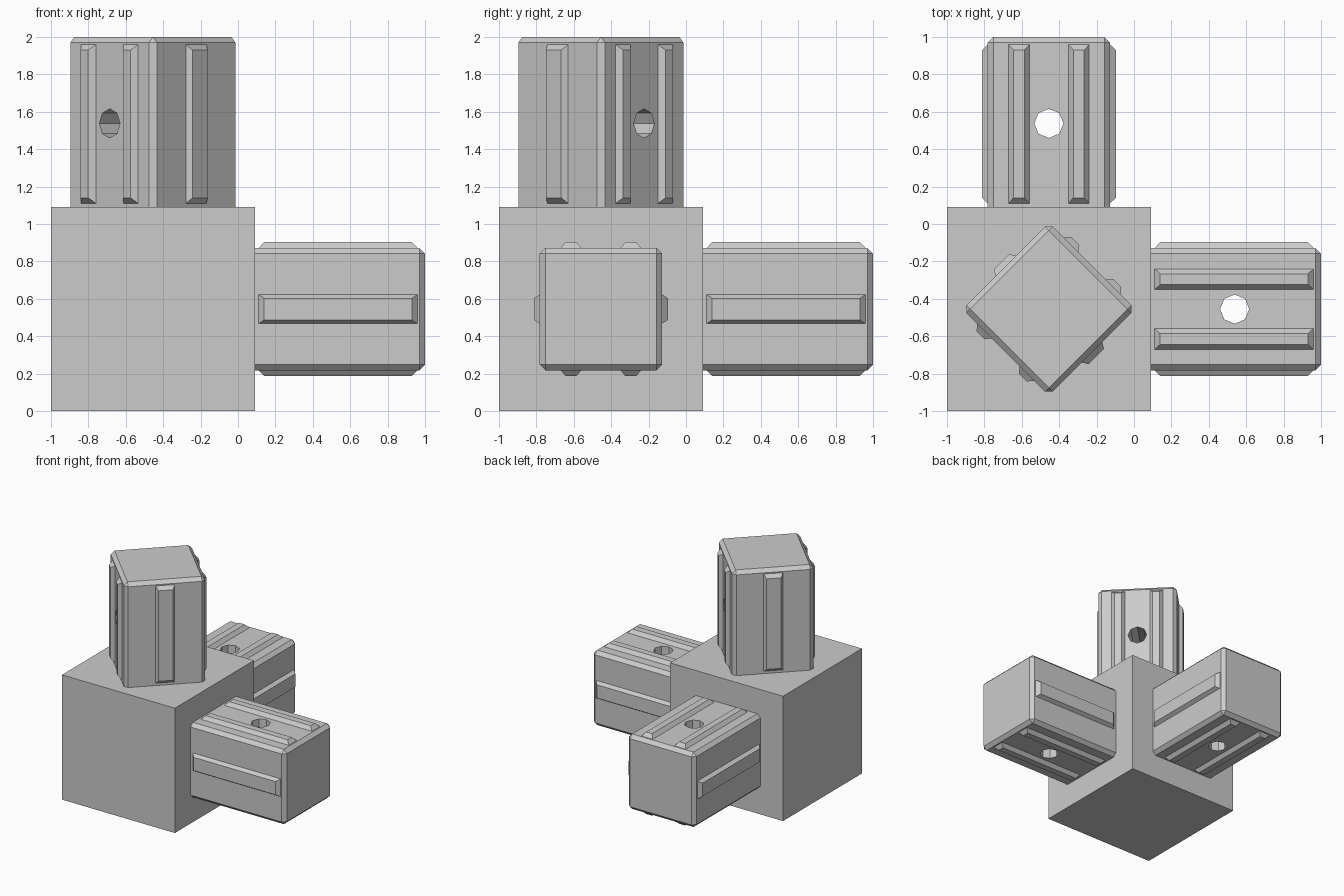
import bpy, bmesh
from math import pi
from mathutils import Matrix, Vector

old = bpy.data.objects.get("Cube")
if old:
    bpy.data.objects.remove(old)

grey = bpy.data.materials.new("plain_grey")
grey.use_nodes = True
grey.diffuse_color = (0.6, 0.6, 0.6, 1)
grey.node_tree.nodes["Principled BSDF"].inputs["Base Color"].default_value = (0.6, 0.6, 0.6, 1)

HUB = 1.09       # hub edge length
HALF = 0.327     # half width of an arm
LENGTH = 0.91    # arm length outside the hub
CENTRE = Vector((-0.455, -0.455, HUB / 2))


def make_object(name, bm, matrix):
    bmesh.ops.recalc_face_normals(bm, faces=bm.faces[:])
    mesh = bpy.data.meshes.new(name)
    bm.to_mesh(mesh)
    bm.free()
    mesh.materials.append(grey)
    obj = bpy.data.objects.new(name, mesh)
    obj.matrix_world = matrix
    bpy.context.collection.objects.link(obj)
    return obj


def box(bm, low, high):
    low, high = Vector(low), Vector(high)
    place = Matrix.Translation((low + high) / 2) @ Matrix.Diagonal((*(high - low), 1))
    return bmesh.ops.create_cube(bm, size=1, matrix=place)["verts"]


def rib(bm, turn, offset, half_width):
    """Raised bar with a tapered top, running along the arm."""
    inner, outer, mid = HALF - 0.02, HALF + 0.031, 0.445
    verts = box(bm, (inner, -half_width, 0.02), (outer, half_width, 0.87))
    taper = 0.027 if half_width < 0.07 else 0.02
    # straight skirt below the surface, sloped sides above it
    for v in verts:
        if v.co.x > HALF:
            v.co.y -= taper if v.co.y > 0 else -taper
            v.co.z += 0.03 if v.co.z < mid else -0.03
        else:
            v.co.x = HALF - 0.001
    bmesh.ops.translate(bm, verts=verts, vec=(0, offset, 0))
    bmesh.ops.rotate(bm, verts=verts, matrix=Matrix.Rotation(turn, 3, 'Z'))


def arm(name, side, along):
    """Side is the drilled, double-ribbed face; along is the arm direction."""
    x, z = Vector(side).normalized(), Vector(along)
    axes = Matrix((x, z.cross(x), z)).transposed().to_4x4()
    matrix = Matrix.Translation(CENTRE + z * HUB / 2) @ axes

    # chamfered body
    bm = bmesh.new()
    box(bm, (-HALF, -HALF, -0.1), (HALF, HALF, LENGTH))
    bmesh.ops.bevel(bm, geom=bm.edges[:], offset=0.03, segments=1, affect='EDGES')
    body = make_object(name, bm, matrix)

    # eight-sided hole drilled right through
    bm = bmesh.new()
    bmesh.ops.create_cone(bm, cap_ends=True, segments=8, radius1=0.078, radius2=0.078, depth=1,
                          matrix=Matrix.Translation((0, 0, 0.448)) @ Matrix.Rotation(pi / 2, 4, 'Y'))
    cutter = make_object(name + "_hole_cutter", bm, matrix)
    cutter.hide_render = True
    cut = body.modifiers.new("hole", 'BOOLEAN')
    cut.operation = 'DIFFERENCE'
    cut.solver = 'EXACT'
    cut.object = cutter
    bpy.context.view_layer.objects.active = body
    bpy.ops.object.modifier_apply(modifier=cut.name)
    bpy.data.objects.remove(cutter)

    # two slim ribs on the drilled faces, one wide rib on the others
    bm = bmesh.new()
    for turn in (0, pi):
        for offset in (-0.16, 0.16):
            rib(bm, turn, offset, 0.056)
        rib(bm, turn + pi / 2, 0, 0.078)
    make_object(name + "_ribs", bm, matrix)


# central hub block
bm = bmesh.new()
box(bm, [-HUB / 2] * 3, [HUB / 2] * 3)
make_object("hub", bm, Matrix.Translation(CENTRE))

# three plug arms; the upright one is turned by an eighth
arm("left_arm", (0, 0, 1), (1, 0, 0))
arm("back_arm", (0, 0, 1), (0, 1, 0))
arm("upper_arm", (1, 1, 0), (0, 0, 1))
